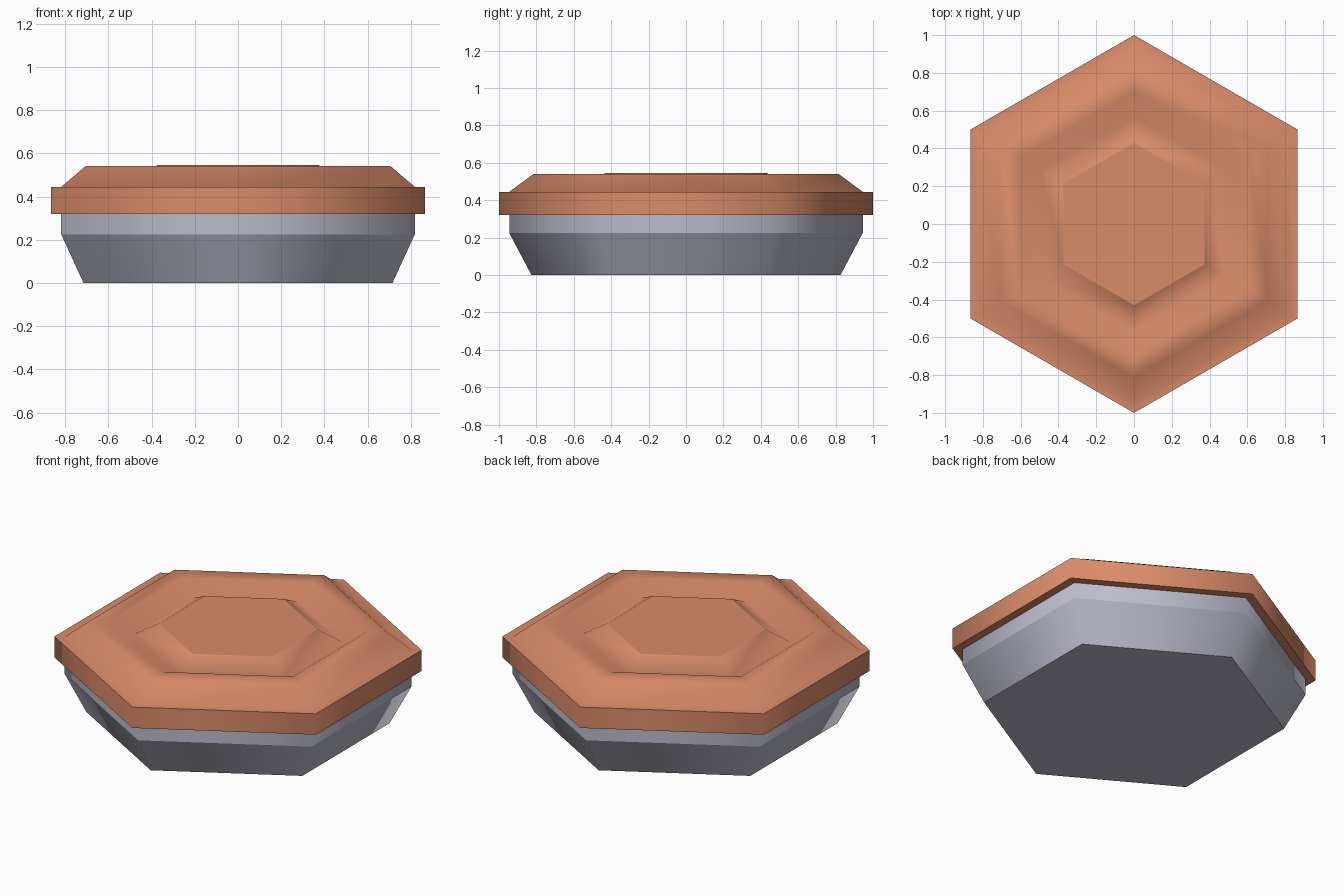
import bpy, bmesh
from math import cos, sin, radians

cube = bpy.data.objects.get("Cube")
if cube:
    bpy.data.objects.remove(cube, do_unlink=True)

SIDES = 6


def material(name, rgb):
    mat = bpy.data.materials.new(name)
    mat.use_nodes = True
    color = (*rgb, 1)
    mat.diffuse_color = color
    mat.node_tree.nodes["Principled BSDF"].inputs["Base Color"].default_value = color
    return mat


def hex_lathe(name, profile, mat):
    """Closed six-sided turning. Profile rows: corner radius, height, sharp ring."""
    bm = bmesh.new()
    rings = []
    for radius, z, _ in profile:
        angles = [radians(30 + 360 / SIDES * i) for i in range(SIDES)]
        rings.append([bm.verts.new((radius * cos(a), radius * sin(a), z)) for a in angles])
    for low, high in zip(rings, rings[1:]):
        for i in range(SIDES):
            j = (i + 1) % SIDES
            bm.faces.new((low[i], low[j], high[j], high[i]))
    bm.faces.new(rings[0][::-1])
    bm.faces.new(rings[-1])
    for face in bm.faces:
        face.smooth = True
    # Hard creases around the chosen rings
    for ring, (_, _, sharp) in zip(rings, profile):
        for i in range(SIDES):
            bm.edges.get((ring[i], ring[(i + 1) % SIDES])).smooth = not sharp
    mesh = bpy.data.meshes.new(name)
    bm.to_mesh(mesh)
    bm.free()
    mesh.materials.append(mat)
    obj = bpy.data.objects.new(name, mesh)
    bpy.context.collection.objects.link(obj)
    return obj


copper = material("copper_orange", (0.70, 0.26, 0.14))
steel = material("blue_grey", (0.50, 0.50, 0.60))

# Tapered foot with an upright collar
hex_lathe("base", [
    (0.826, 0.0, True),
    (0.945, 0.225, True),
    (0.945, 0.32, True),
], steel)

# Overhanging lid: side band, ledge, raised rim, groove and centre pad
hex_lathe("lid", [
    (0.90, 0.32, True),
    (1.0, 0.32, True),
    (1.0, 0.445, True),
    (0.945, 0.445, False),
    (0.815, 0.541, False),
    (0.70, 0.541, False),
    (0.57, 0.475, False),
    (0.43, 0.546, True),
], copper)
